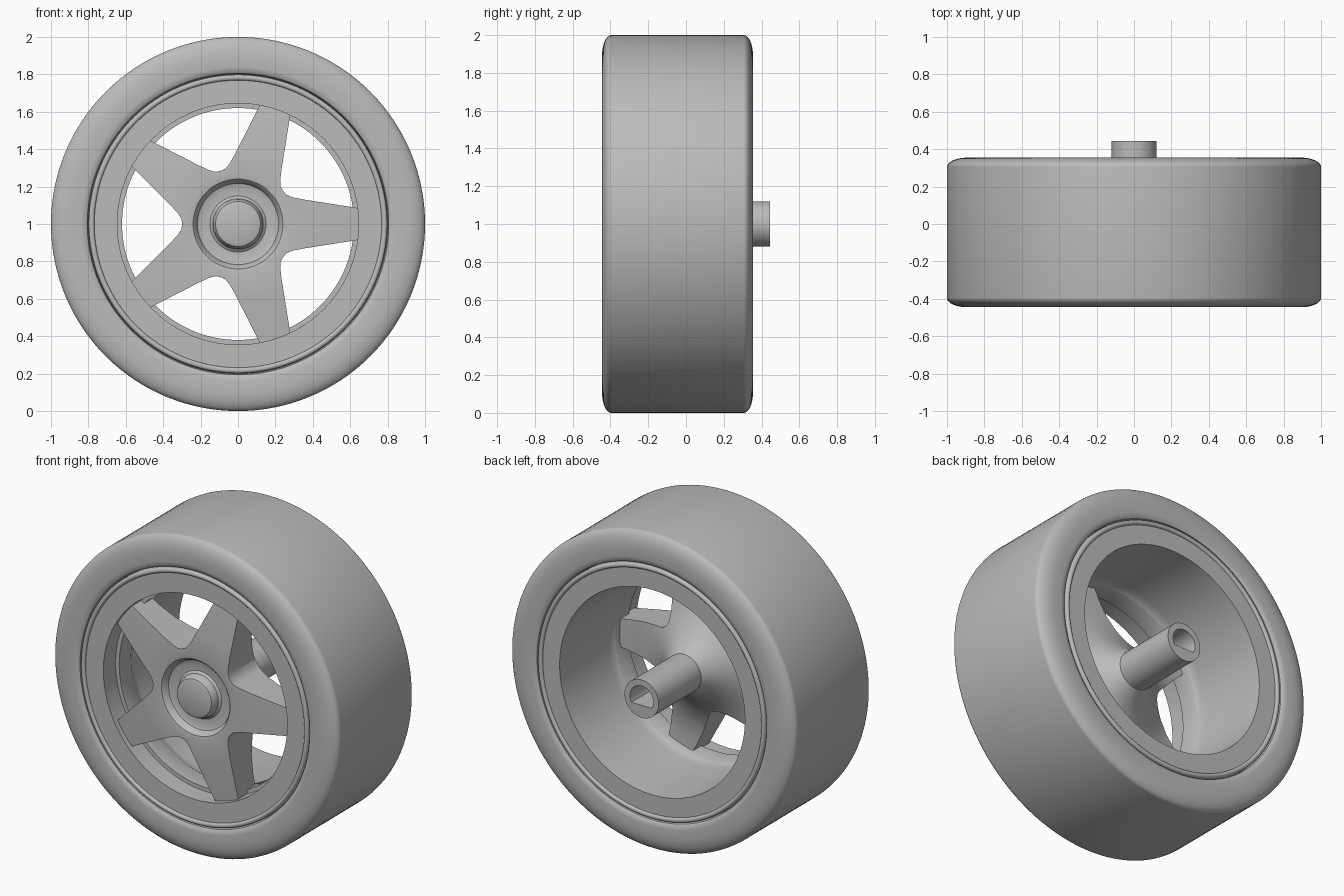
import bpy
import bmesh
from math import sin, cos, pi, radians
from mathutils import Matrix, Vector

cube = bpy.data.objects.get("Cube")
if cube:
    bpy.data.objects.remove(cube, do_unlink=True)

GREY = (0.5, 0.5, 0.5, 1)
mat = bpy.data.materials.new("plain_grey")
mat.use_nodes = True
mat.diffuse_color = GREY
mat.node_tree.nodes["Principled BSDF"].inputs["Base Color"].default_value = GREY

AXIS_Z = 1.0
MID_Y = -0.045  # middle plane of the tyre
SEGMENTS = 128


def finish(bm, name):
    bmesh.ops.remove_doubles(bm, verts=bm.verts, dist=1e-5)
    bmesh.ops.recalc_face_normals(bm, faces=bm.faces)
    mesh = bpy.data.meshes.new(name)
    bm.to_mesh(mesh)
    bm.free()
    mesh.materials.append(mat)
    obj = bpy.data.objects.new(name, mesh)
    bpy.context.collection.objects.link(obj)
    return obj


def lathe(name, profile, closed=True):
    """Spin (radius, y) points about the wheel axis."""
    bm = bmesh.new()
    verts = [bm.verts.new((r, y, AXIS_Z)) for r, y in profile]
    edges = [bm.edges.new(pair) for pair in zip(verts, verts[1:])]
    if closed:
        edges.append(bm.edges.new((verts[-1], verts[0])))
    bmesh.ops.spin(bm, geom=verts + edges, cent=(0, 0, AXIS_Z), axis=(0, 1, 0),
                   angle=2 * pi, steps=SEGMENTS, use_merge=True)
    return finish(bm, name)


def prism(name, outline, y0, y1):
    """Extrude an (x, z) outline along the wheel axis."""
    bm = bmesh.new()
    face = bm.faces.new([bm.verts.new((x, y0, AXIS_Z + z)) for x, z in outline])
    new = bmesh.ops.extrude_face_region(bm, geom=[face])["geom"]
    moved = [v for v in new if isinstance(v, bmesh.types.BMVert)]
    bmesh.ops.translate(bm, verts=moved, vec=(0, y1 - y0, 0))
    return finish(bm, name)


def boolean(obj, cutter, operation):
    mod = obj.modifiers.new("cut", "BOOLEAN")
    mod.operation = operation
    mod.solver = "EXACT"
    mod.object = cutter
    bpy.context.view_layer.objects.active = obj
    bpy.ops.object.modifier_apply(modifier=mod.name)
    bpy.data.objects.remove(cutter, do_unlink=True)


def smooth(obj, angle=35):
    bpy.ops.object.select_all(action="DESELECT")
    obj.select_set(True)
    bpy.context.view_layer.objects.active = obj
    bpy.ops.object.shade_smooth_by_angle(angle=radians(angle))


def arc(r, y, rr, ry, start, end, steps):
    """Points on an ellipse in the (radius, y) plane."""
    angles = [radians(start + (end - start) * i / steps) for i in range(steps + 1)]
    return [(r + rr * cos(a), y + ry * sin(a)) for a in angles]


# Tyre: half section mirrored about its middle plane
half = [(0.80, -0.405), (0.806, -0.432), (0.82, -0.442), (0.84, -0.445)]
half += arc(0.89, -0.395, 0.11, 0.05, -90, 0, 10)
tyre = lathe("tyre", half + [(r, 2 * MID_Y - y) for r, y in reversed(half)])
smooth(tyre)

# Rim: front lip, inner step, barrel and back lip
lip = [(0.765, -0.428)] + arc(0.783, -0.428, 0.015, 0.014, -180, 0, 8) + [(0.80, -0.405)]
back_lip = [(r, 2 * MID_Y - y) for r, y in reversed(lip)]
barrel = [(0.65, 0.338), (0.645, 0.22), (0.64, -0.09)]
fillet = arc(0.60, -0.11, 0.038, 0.09, 0, -58, 6)
step = [(0.62, -0.305), (0.645, -0.305), (0.645, -0.428)]
rim = lathe("rim", lip + back_lip + barrel + fillet + step)
smooth(rim)

# Hub and spokes: a turned body trimmed to a five-pointed star
front = [(0, -0.443), (0.105, -0.443), (0.12, -0.437), (0.13, -0.42), (0.135, -0.39),
         (0.15, -0.378), (0.20, -0.378), (0.217, -0.385), (0.228, -0.41),
         (0.24, -0.423), (0.26, -0.427), (0.40, -0.42), (0.65, -0.395)]
back = [(0.65, -0.22), (0.55, -0.225), (0.45, -0.215), (0.36, -0.185), (0.28, -0.14),
        (0.21, -0.085), (0.16, -0.035), (0.12, 0.02), (0, 0.02)]
star = []
edge = [(0.67, 7), (0.38, 20), (0.325, 26), (0.303, 31)]
side = edge + [(0.299, 36)] + [(r, 72 - a) for r, a in reversed(edge)]
for k in range(5):
    star += [(r * cos(radians(a + 72 * k)), r * sin(radians(a + 72 * k))) for r, a in side]
spokes = lathe("hub_and_spokes", front + back, closed=False)
boolean(spokes, prism("star_cutter", star, -0.6, 0.2), "INTERSECT")
smooth(spokes)

# Axle tube with a D-shaped socket in its end
axle = lathe("axle", [(0, -0.1), (0.12, -0.1), (0.12, 0.445), (0, 0.445)], closed=False)
socket = [(0.082 * cos(radians(a)), 0.082 * sin(radians(a))) for a in range(-30, 211, 10)]
boolean(axle, prism("socket_cutter", socket, 0.1, 0.6), "DIFFERENCE")
smooth(axle)
